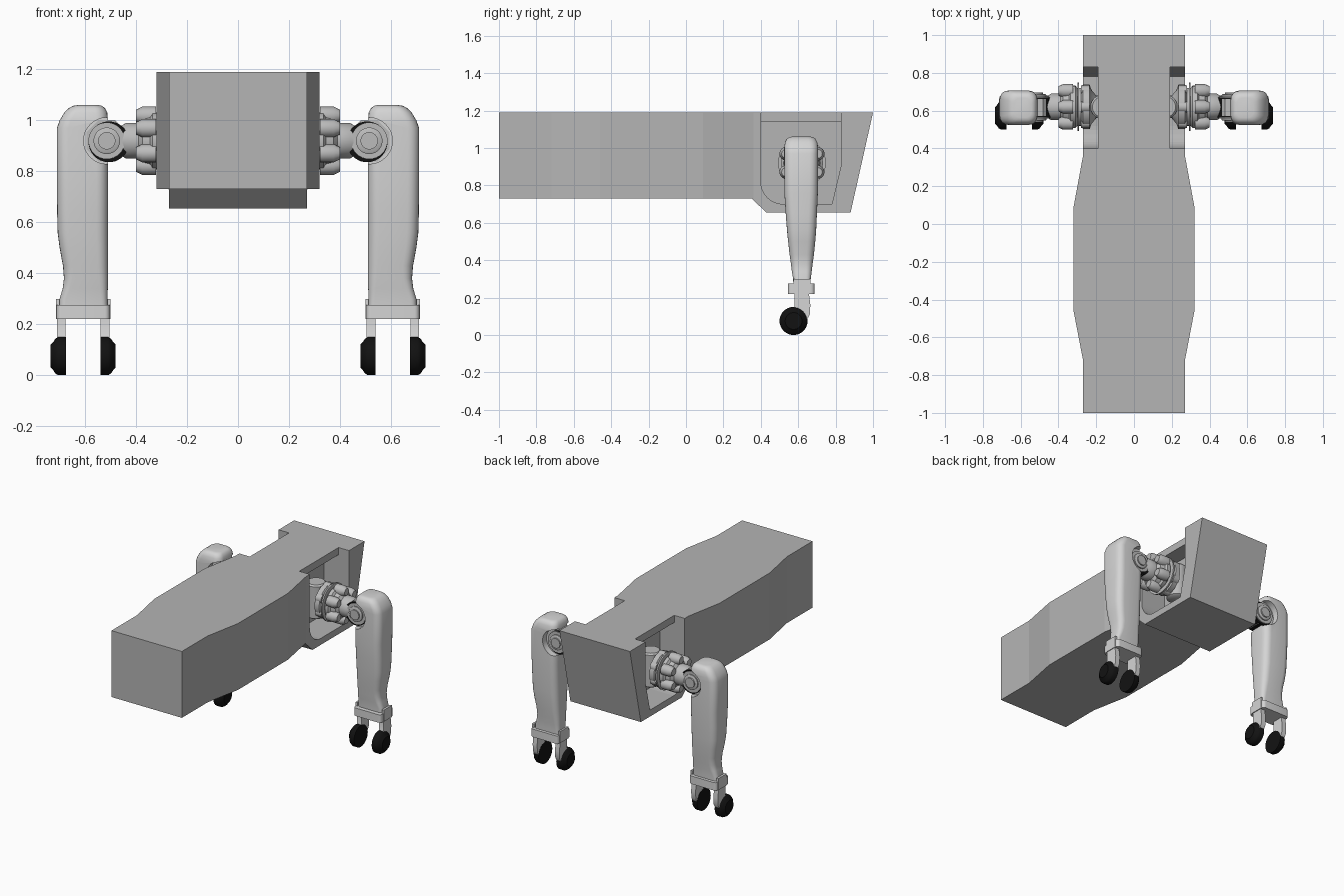
import bpy, bmesh, math

if "Cube" in bpy.data.objects:
    bpy.data.objects.remove(bpy.data.objects["Cube"])


def material(name, v):
    m = bpy.data.materials.new(name)
    m.diffuse_color = (v, v, v, 1)
    m.use_nodes = True
    m.node_tree.nodes["Principled BSDF"].inputs["Base Color"].default_value = m.diffuse_color
    return m


BODY = material("body grey", 0.46)
SHELL = material("light grey shell", 0.66)
METAL = material("joint grey", 0.50)
BLACK = material("black rubber", 0.006)


def make(name, bm, mat, smooth=None):
    bmesh.ops.recalc_face_normals(bm, faces=bm.faces)
    me = bpy.data.meshes.new(name)
    bm.to_mesh(me)
    bm.free()
    ob = bpy.data.objects.new(name, me)
    bpy.context.collection.objects.link(ob)
    me.materials.append(mat)
    if smooth:
        activate(ob)
        bpy.ops.object.shade_smooth_by_angle(angle=math.radians(smooth))
    return ob


def activate(ob):
    bpy.ops.object.select_all(action='DESELECT')
    bpy.context.view_layer.objects.active = ob
    ob.select_set(True)


def boolean(ob, cutter, op):
    activate(ob)
    mod = ob.modifiers.new("cut", 'BOOLEAN')
    mod.operation, mod.object, mod.solver = op, cutter, 'EXACT'
    bpy.ops.object.modifier_apply(modifier=mod.name)
    bpy.data.objects.remove(cutter)


def mirrored(ob):
    activate(ob)
    mod = ob.modifiers.new("mirror", 'MIRROR')
    mod.use_mirror_merge = False
    bpy.ops.object.modifier_apply(modifier=mod.name)
    return ob


def skin(bm, rings):
    rings = [[bm.verts.new(p) for p in r] for r in rings]
    n = len(rings[0])
    for a, b in zip(rings, rings[1:]):
        for i in range(n):
            bm.faces.new((a[i], a[(i + 1) % n], b[(i + 1) % n], b[i]))
    bm.faces.new(rings[0][::-1])
    bm.faces.new(rings[-1])


def prism(bm, pts, a, b, axis):
    """Extrude a 2D outline: axis 'X' takes (y, z) points, 'Z' takes (x, y)."""
    f = (lambda p, t: (t, *p)) if axis == 'X' else (lambda p, t: (*p, t))
    skin(bm, [[f(p, t) for p in pts] for t in (a, b)])


def lathe(bm, profile, center, axis, n=32, turn=0.0):
    """Turn (offset, radius) pairs round an axis through center."""
    k = 'XYZ'.index(axis)
    rings = []
    for t, r in profile:
        ring = []
        for i in range(n):
            a = 2 * math.pi * i / n + turn
            p = list(center)
            p[k] += t
            p[(k + 1) % 3] += r * math.cos(a)
            p[(k + 2) % 3] += r * math.sin(a)
            ring.append(p)
        rings.append(ring)
    skin(bm, rings)


def rounded(x0, x1, y0, y1, z, r):
    ring = []
    for cx, cy, s in ((x1 - r, y1 - r, 0), (x0 + r, y1 - r, 90),
                      (x0 + r, y0 + r, 180), (x1 - r, y0 + r, 270)):
        for i in range(6):
            a = math.radians(s + 18 * i)
            ring.append((cx + r * math.cos(a), cy + r * math.sin(a), z))
    return ring


# Body: side profile intersected with the top outline
bm = bmesh.new()
prism(bm, [(-1, 1.19), (-1, .73), (.35, .73), (.43, .655), (.88, .655), (1, 1.19)],
      -.4, .4, 'X')
body = make("body", bm, BODY)
half = [(.27, -1.1), (.27, -.72), (.32, -.46), (.32, .09), (.27, .36), (.27, 1.1)]
bm = bmesh.new()
prism(bm, half + [(-x, y) for x, y in reversed(half)], .5, 1.4, 'Z')
boolean(body, make("outline", bm, BODY), 'INTERSECT')

# Shoulder pockets, with a thin roof that overhangs the deeper part
arc = [(.52 - .12 * math.cos(a), .82 - .12 * math.sin(a))
       for a in [math.pi / 2 * i / 8 for i in range(9)]]
pocket = [(.40, 1.14)] + arc + [(.78, .70), (.83, .91), (.83, 1.14)]
for s in (1, -1):
    bm = bmesh.new()
    prism(bm, pocket, s * .08, s * .5, 'X')
    boolean(body, make("pocket", bm, BODY), 'DIFFERENCE')
    bm = bmesh.new()
    prism(bm, [(.40, 1.1), (.83, 1.1), (.83, 1.3), (.40, 1.3)], s * .19, s * .5, 'X')
    boolean(body, make("notch", bm, BODY), 'DIFFERENCE')

# Hips: upright motor, flanged joint along x with bolt lobes, neck
HY, HZ = .62, .92
bm = bmesh.new()
lathe(bm, [(-.13, .05), (-.12, .065), (.10, .065), (.11, .055)], (.165, HY, HZ), 'Z')
lathe(bm, [(.07, .06), (.20, .06), (.225, .09), (.235, .118), (.27, .118), (.28, .10),
           (.29, .10), (.29, .128), (.30, .128), (.30, .10), (.31, .112), (.335, .112),
           (.345, .098), (.375, .09), (.39, .07), (.44, .07), (.455, .06), (.50, .06)],
      (0, HY, HZ), 'X', 40)
for i in range(6):
    a = math.radians(60 * i + 30)
    c = (0, HY + .095 * math.cos(a), HZ + .095 * math.sin(a))
    lathe(bm, [(.235, .03), (.28, .03)], c, 'X', 16)
    a += math.radians(60)
    c = (0, HY + .098 * math.cos(a), HZ + .098 * math.sin(a))
    lathe(bm, [(.322, .036), (.375, .036), (.40, .024)], c, 'X', 16)
mirrored(make("hip_joint", bm, METAL, 35))

# Elbow: octagonal hub, black seals, stepped caps, axis along y
E = (.515, .617, .92)
bm = bmesh.new()
lathe(bm, [(-.045, .087), (.045, .087)], E, 'Y', 8, math.pi / 8)
lathe(bm, [(-.058, .072), (.058, .072)], E, 'Y')
lathe(bm, [(-.070, .045), (-.066, .052), (.066, .052), (.070, .045)], E, 'Y')
lathe(bm, [(-.078, .034), (.078, .034)], E, 'Y')
mirrored(make("elbow_joint", bm, METAL, 35))
bm = bmesh.new()
lathe(bm, [(-.052, .08), (.052, .08)], (.507, E[1], .916), 'Y')
mirrored(make("elbow_seal", bm, BLACK, 35))

# Legs: lofted rounded shell (z, x0, x1, y0, y1, corner radius)
sections = [
    (.23, .512, .70, .575, .665, .02), (.30, .512, .70, .573, .667, .025),
    (.34, .511, .688, .566, .672, .03), (.38, .51, .683, .561, .677, .035),
    (.43, .51, .687, .554, .684, .04), (.50, .51, .70, .546, .691, .042),
    (.56, .51, .708, .54, .696, .045), (.65, .51, .71, .533, .70, .045),
    (.76, .51, .711, .526, .705, .045), (.97, .51, .711, .525, .706, .045),
    (1.0, .51, .70, .525, .706, .045), (1.03, .513, .682, .529, .702, .045),
    (1.048, .522, .664, .538, .693, .04), (1.057, .533, .648, .55, .681, .035),
    (1.06, .545, .632, .563, .668, .03)]
bm = bmesh.new()
skin(bm, [rounded(x0, x1, y0, y1, z, r) for z, x0, x1, y0, y1, r in sections])
leg = make("leg_shell", bm, SHELL)
for t0, t1 in ((-.2, -.045), (.045, .2)):
    bm = bmesh.new()
    lathe(bm, [(t0, .091), (t1, .091)], E, 'Y')
    boolean(leg, make("recess", bm, SHELL), 'DIFFERENCE')
mirrored(leg)
activate(leg)
bpy.ops.object.shade_smooth_by_angle(angle=math.radians(35))

# Ankles: band with raised side ears and two fork prongs
bm = bmesh.new()
skin(bm, [rounded(.503, .712, .545, .687, z, .02) for z in (.22, .275)])
fork = [(.58, .24), (.58, .15), (.56, .11), (.56, .06), (.60, .045),
        (.64, .07), (.662, .11), (.665, .16), (.655, .24)]
for x0, x1 in ((.505, .539), (.676, .71)):
    prism(bm, fork, x0, x1, 'X')
for x0, x1 in ((.50, .513), (.70, .715)):
    prism(bm, [(.575, .22), (.665, .22), (.665, .30), (.575, .30)], x0, x1, 'X')
mirrored(make("ankle_fork", bm, SHELL, 35))

# Wheels: flat towards the gap, domed outwards
bm = bmesh.new()
dome = [(0, .06), (0, .075), (.03, .075), (.042, .068), (.05, .055), (.06, .045), (.06, .02)]
for x, s in ((.675, 1), (.54, -1)):
    lathe(bm, [(s * t, r) for t, r in dome], (x, .575, .075), 'X', 32)
mirrored(make("wheels", bm, BLACK, 35))
